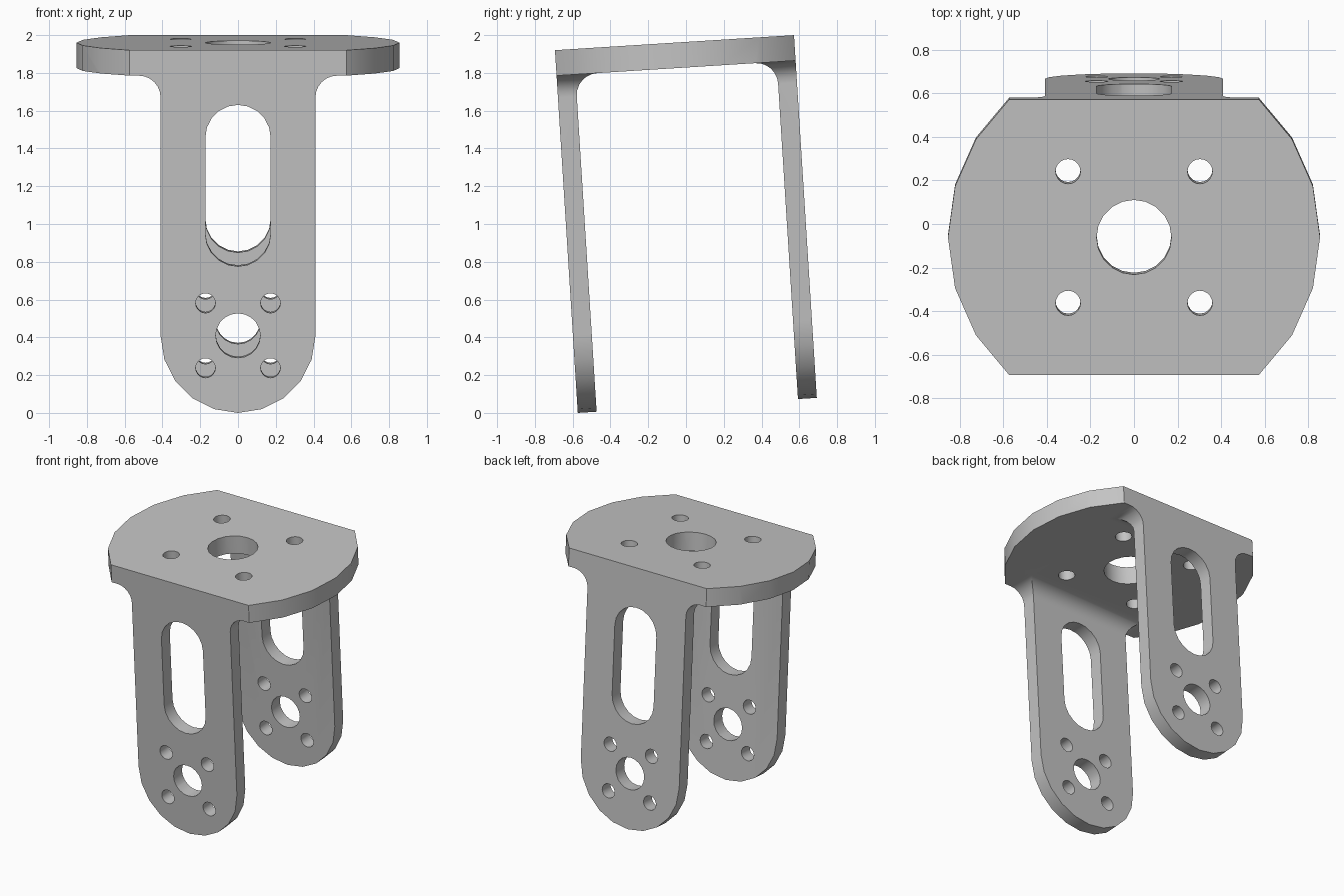
import bpy, bmesh, math
from mathutils import Matrix

cube = bpy.data.objects.get("Cube")
if cube:
    bpy.data.objects.remove(cube, do_unlink=True)

# Main dimensions, in the bracket's own untilted frame (top face at height 0)
HALF_DEPTH, PLATE_T, LEG_T = 0.634, 0.135, 0.10
PLATE_R, LEG_R, FILLET = 0.855, 0.41, 0.115
PIVOT = -1.514
TILT = math.radians(3.6)


def arc(cx, cy, r, start, end, n):
    angles = [math.radians(start + (end - start) * i / n) for i in range(n + 1)]
    return [(cx + r * math.cos(a), cy + r * math.sin(a)) for a in angles]


def circle(cx, cy, r, n=20):
    return arc(cx, cy, r, 0, 360, n)[:-1]


def mirrored(half):
    return half + [(-x, y) for x, y in reversed(half) if abs(x) > 1e-5]


def prism(name, outlines, axis, lo, hi):
    """Extrude closed outlines along an axis into one mesh object."""
    place = {"X": lambda a, b, t: (t, a, b),
             "Y": lambda a, b, t: (a, t, b),
             "Z": lambda a, b, t: (a, b, t)}[axis]
    bm = bmesh.new()
    for pts in outlines:
        low = [bm.verts.new(place(a, b, lo)) for a, b in pts]
        high = [bm.verts.new(place(a, b, hi)) for a, b in pts]
        bm.faces.new(low)
        bm.faces.new(high)
        for i in range(len(pts)):
            j = (i + 1) % len(pts)
            bm.faces.new((low[i], low[j], high[j], high[i]))
    bmesh.ops.recalc_face_normals(bm, faces=bm.faces)
    mesh = bpy.data.meshes.new(name)
    bm.to_mesh(mesh)
    bm.free()
    obj = bpy.data.objects.new(name, mesh)
    bpy.context.collection.objects.link(obj)
    return obj


# Side profile: U shape with filleted inner corners
inner = HALF_DEPTH - LEG_T
side = [(HALF_DEPTH, 0), (HALF_DEPTH, -2.2), (inner, -2.2)]
side += arc(inner - FILLET, -PLATE_T - FILLET, FILLET, 0, 90, 6)
bracket = prism("bracket", [mirrored(side)], "X", -1.2, 1.2)

# Front outline: wide plate band, flared necks, rounded leg ends
front = [(1, 0.1), (1, -PLATE_T)]
front += arc(LEG_R + FILLET, -PLATE_T - FILLET, FILLET, 90, 180, 6)
front += arc(0, PIVOT, LEG_R, 0, -90, 5)
front_shape = prism("front_shape", [mirrored(front)], "Y", -1, 1)

# Plan outline: round sides, run past the flat front and back
plan = arc(0, 0, PLATE_R, -63.7, 63.7, 8)
plan_shape = prism("plan_shape", [mirrored(plan)], "Z", -3, 0.2)

# Leg openings: slot, pivot hole and four screw holes
slot = arc(0, -0.463, 0.173, 0, 180, 10) + arc(0, -0.974, 0.173, 180, 360, 10)
leg_holes = [slot, circle(0, PIVOT, 0.118)]
leg_holes += [circle(x, PIVOT + z, 0.052) for x in (-0.172, 0.172) for z in (-0.172, 0.172)]
leg_cutter = prism("leg_cutter", leg_holes, "Y", -1, 1)

# Plate openings: centre hole and four screw holes
plate_holes = [circle(0, 0, 0.172)]
plate_holes += [circle(x, y, 0.057) for x in (-0.303, 0.303) for y in (-0.303, 0.303)]
plate_cutter = prism("plate_cutter", plate_holes, "Z", -0.25, 0.1)

# Combine the shapes and keep only the finished bracket
helpers = [(front_shape, "INTERSECT"), (plan_shape, "INTERSECT"),
           (leg_cutter, "DIFFERENCE"), (plate_cutter, "DIFFERENCE")]
for helper, operation in helpers:
    helper.hide_render = True
    mod = bracket.modifiers.new(helper.name, "BOOLEAN")
    mod.operation, mod.solver, mod.object = operation, "EXACT", helper
bpy.context.view_layer.update()
graph = bpy.context.evaluated_depsgraph_get()
finished = bpy.data.meshes.new_from_object(bracket.evaluated_get(graph))
bracket.modifiers.clear()
bracket.data = finished
for helper, _ in helpers:
    bpy.data.objects.remove(helper, do_unlink=True)

# Lean the bracket and stand it on the ground
finished.transform(Matrix.Translation((0, -0.061, 1.96)) @ Matrix.Rotation(TILT, 4, "X"))

# Plain grey material
grey = bpy.data.materials.new("light_grey")
grey.use_nodes = True
colour = (0.55, 0.55, 0.55, 1)
grey.diffuse_color = colour
grey.node_tree.nodes["Principled BSDF"].inputs["Base Color"].default_value = colour
finished.materials.clear()
finished.materials.append(grey)

# Smooth curved walls, sharp rims
bpy.ops.object.select_all(action="DESELECT")
bracket.select_set(True)
bpy.context.view_layer.objects.active = bracket
bpy.ops.object.shade_smooth_by_angle(angle=math.radians(30))
